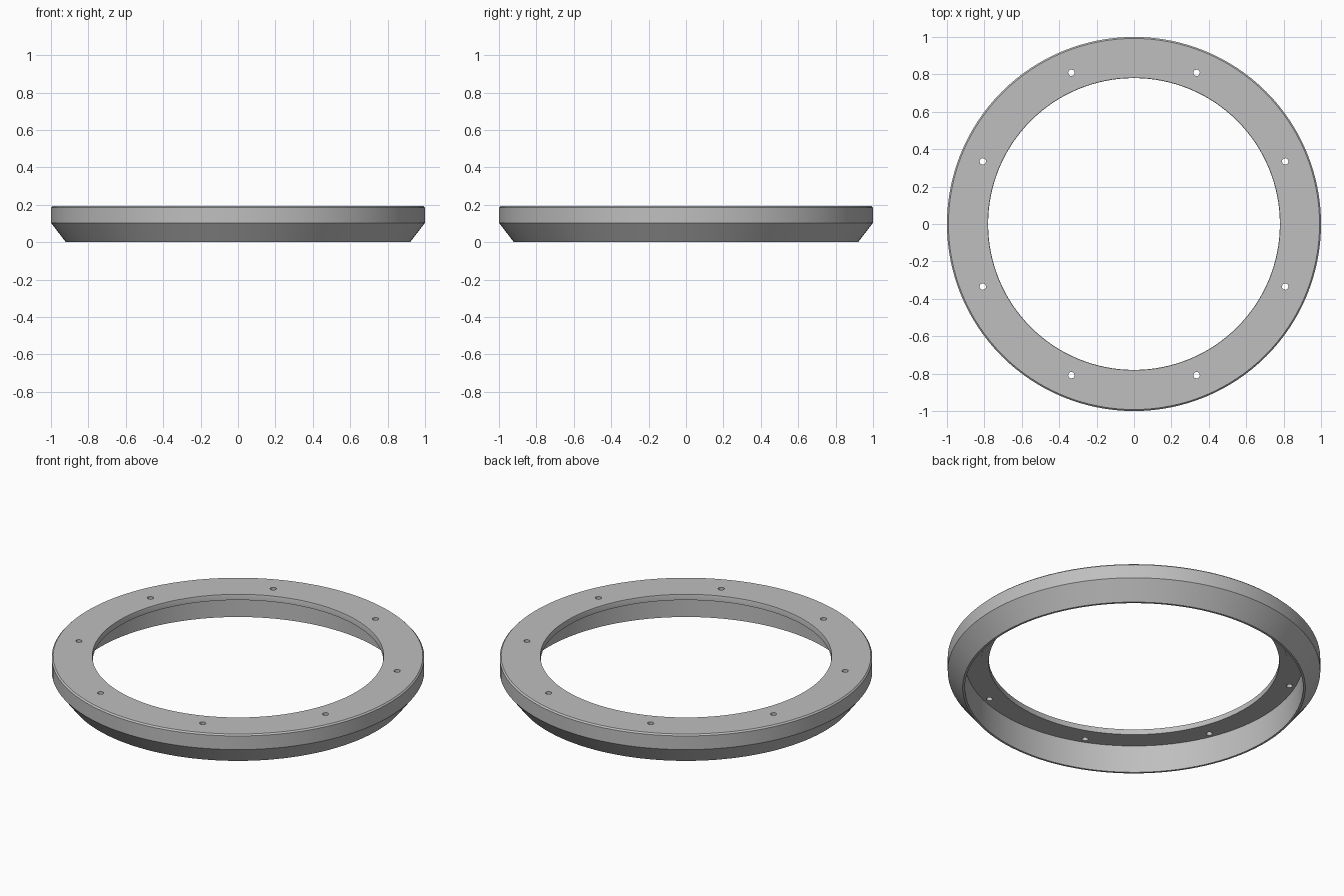
import bpy, bmesh, math
from mathutils import Matrix, Vector

cube = bpy.data.objects.get("Cube")
if cube:
    bpy.data.objects.remove(cube, do_unlink=True)

grey = bpy.data.materials.new("plain_grey")
grey.use_nodes = True
colour = (0.52, 0.52, 0.52, 1)
grey.diffuse_color = colour
grey.node_tree.nodes["Principled BSDF"].inputs["Base Color"].default_value = colour


def make_object(name, bm):
    bmesh.ops.recalc_face_normals(bm, faces=bm.faces)
    mesh = bpy.data.meshes.new(name)
    bm.to_mesh(mesh)
    bm.free()
    obj = bpy.data.objects.new(name, mesh)
    bpy.context.collection.objects.link(obj)
    mesh.materials.append(grey)
    return obj


# Ring cross-section as (radius, height), swept around the z axis
top, plate = 0.193, 0.163
section = [(0.92, 0), (1, 0.104), (1, top - 0.008), (0.992, top),
           (0.782, top), (0.78, top - 0.008), (0.78, plate - 0.003),
           (0.82, plate - 0.003), (0.82, plate), (0.908, plate), (0.908, 0)]
bm = bmesh.new()
verts = [bm.verts.new((r, 0, z)) for r, z in section]
edges = [bm.edges.new((v, verts[i - 1])) for i, v in enumerate(verts)]
bmesh.ops.spin(bm, geom=verts + edges, axis=(0, 0, 1), cent=(0, 0, 0),
               angle=math.tau, steps=128, use_merge=True)
bmesh.ops.remove_doubles(bm, verts=bm.verts, dist=0.0005)
ring = make_object("mounting_ring", bm)

# Eight screw holes through the top plate
bm = bmesh.new()
for i in range(8):
    angle = math.tau * (i + 0.5) / 8
    place = Vector((0.875 * math.cos(angle), 0.875 * math.sin(angle), top))
    bmesh.ops.create_cone(bm, cap_ends=True, segments=20, radius1=0.017,
                          radius2=0.017, depth=0.15,
                          matrix=Matrix.Translation(place))
cutter = make_object("screw_hole_cutter", bm)
cutter.hide_render = True

holes = ring.modifiers.new("screw_holes", 'BOOLEAN')
holes.operation = 'DIFFERENCE'
holes.solver = 'EXACT'
holes.object = cutter

# Apply the holes, then smooth the curved walls
bpy.ops.object.select_all(action='DESELECT')
bpy.context.view_layer.objects.active = ring
ring.select_set(True)
bpy.ops.object.modifier_apply(modifier=holes.name)
bpy.data.objects.remove(cutter, do_unlink=True)
bpy.ops.object.shade_smooth_by_angle(angle=math.radians(25))
